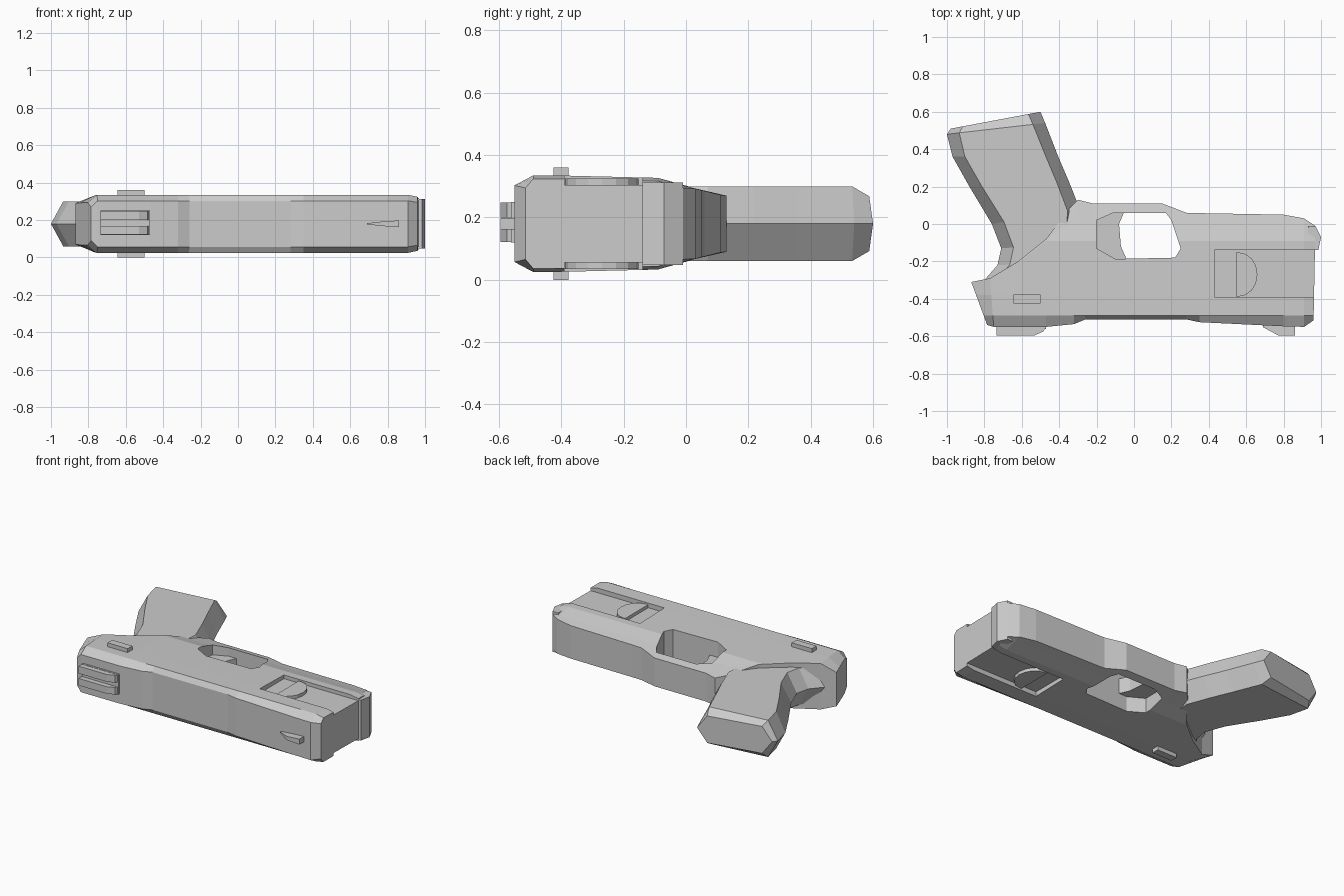
import bpy, bmesh, math

if "Cube" in bpy.data.objects:
    bpy.data.objects.remove(bpy.data.objects["Cube"])

MID = 0.18  # the model lies on its side, symmetric about this height


def finish(name, bm):
    bmesh.ops.recalc_face_normals(bm, faces=bm.faces)
    mesh = bpy.data.meshes.new(name)
    bm.to_mesh(mesh)
    bm.free()
    ob = bpy.data.objects.new(name, mesh)
    bpy.context.collection.objects.link(ob)
    return ob


def loft(name, rings):
    """Skin a list of closed rings and cap both ends."""
    bm = bmesh.new()
    vs = [[bm.verts.new(p) for p in ring] for ring in rings]
    n = len(vs[0])
    for a, b in zip(vs, vs[1:]):
        for i in range(n):
            j = (i + 1) % n
            bm.faces.new((a[i], a[j], b[j], b[i]))
    bm.faces.new(vs[0])
    bm.faces.new(vs[-1])
    return finish(name, bm)


def prism(name, outline, z0, z1):
    return loft(name, [[(x, y, z) for x, y in outline] for z in (z0, z1)])


def rect(x0, x1, y0, y1):
    return [(x0, y0), (x1, y0), (x1, y1), (x0, y1)]


def cut(target, cutter):
    mod = target.modifiers.new("cut", 'BOOLEAN')
    mod.operation = 'DIFFERENCE'
    mod.solver = 'EXACT'
    mod.object = cutter
    bpy.context.view_layer.objects.active = target
    bpy.ops.object.modifier_apply(modifier=mod.name)
    bpy.data.objects.remove(cutter)


# half thickness of the body by y
WIDTHS = [(-0.49, 0.155), (-0.38, 0.154), (-0.24, 0.148), (-0.09, 0.147), (0.0, 0.12), (0.12, 0.09)]


def half_width(y):
    for (y0, h0), (y1, h1) in zip(WIDTHS, WIDTHS[1:]):
        if y <= y1:
            return h0 + (h1 - h0) * max(0, (y - y0) / (y1 - y0))
    return WIDTHS[-1][1]


def body_ring(xb, xt, yb, yt, f):
    ys = [yb, -0.49] + [min(r, yt - 0.005 * (3 - i)) for i, r in enumerate((-0.38, -0.09, 0.0))] + [yt]
    side = []
    for i, y in enumerate(ys):
        x = xb + (xt - xb) * (y - yb) / (yt - yb)
        side.append((x, y, (0.123 if i == 0 else half_width(y)) * f))
    return ([(x, y, MID + h) for x, y, h in side]
            + [(x, y, MID - h) for x, y, h in reversed(side)])


# slide and frame: x at bottom, x at top, bottom y, top y, width factor
stations = [
    (-0.785, -0.87, -0.54, -0.31, 0.73),
    (-0.75, -0.77, -0.55, -0.29, 1),
    (-0.60, -0.62, -0.55, -0.2, 1),
    (-0.47, -0.47, -0.55, -0.08, 1),
    (-0.32, -0.35, -0.535, 0.08, 1),
    (-0.26, -0.30, -0.51, 0.13, 1),
    (-0.22, -0.22, -0.51, 0.11, 1),
    (0.15, 0.15, -0.51, 0.11, 1),
    (0.28, 0.28, -0.51, 0.06, 1),
    (0.35, 0.35, -0.525, 0.058, 1),
    (0.80, 0.80, -0.547, 0.05, 1),
    (0.91, 0.91, -0.55, 0.03, 1),
    (0.96, 0.97, -0.515, -0.01, 0.93),
]
body = loft("body", [body_ring(*s) for s in stations])

# trigger guard opening
cut(body, prism("guard_cutter", [(-0.11, 0.06), (0.17, 0.06), (0.20, 0.02), (0.25, -0.13),
                                 (0.22, -0.18), (-0.1, -0.187), (-0.2, -0.13), (-0.2, 0.02)], -0.2, 0.6))

# side recesses near the muzzle, with rounded levers
for s, label in ((1, "upper"), (-1, "lower")):
    a, b = sorted((MID + s * 0.124, MID + s * 0.4))
    cut(body, prism("recess_cutter", rect(0.43, 1.2, -0.39, -0.14), a, b))
    arc = [(0.56 + 0.1 * math.cos(t), -0.27 + 0.118 * math.sin(t))
           for t in (math.radians(-90 + 180 * i / 8) for i in range(9))]
    a, b = sorted((MID + s * 0.1, MID + s * 0.145))
    prism(label + "_lever", arc + [(0.545, -0.152), (0.545, -0.388)], a, b)

# lip at the front of the frame
prism("frame_lip", [(0.93, -0.14), (0.985, -0.14), (1.0, -0.07), (0.97, -0.01), (0.93, -0.01)],
      MID - 0.132, MID + 0.132)

# hexagonal grip: back ridge, front ridge, half thickness
grip = [
    (-0.80, -0.30, -0.30, -0.30, 0.11),
    (-0.73, -0.22, -0.30, -0.20, 0.12),
    (-0.71, -0.13, -0.30, -0.10, 0.12),
    (-0.76, 0.00, -0.29, 0.08, 0.12),
    (-0.88, 0.20, -0.345, 0.22, 0.12),
    (-0.97, 0.36, -0.405, 0.36, 0.12),
    (-1.00, 0.48, -0.475, 0.54, 0.12),
    (-0.98, 0.51, -0.50, 0.60, 0.088),
]
rings = []
for bx, by, fx, fy, h in grip:
    k = 0.066 / math.hypot(fx - bx, fy - by)
    ix, iy, jx, jy = bx + (fx - bx) * k, by + (fy - by) * k, fx - (fx - bx) * k, fy - (fy - by) * k
    rings.append([(bx, by, MID), (ix, iy, MID + h), (jx, jy, MID + h),
                  (fx, fy, MID), (jx, jy, MID - h), (ix, iy, MID - h)])
loft("grip", rings)

# trigger
prism("trigger", [(-0.23, 0.03), (-0.11, 0.07), (-0.05, 0.07), (-0.08, 0.0), (-0.07, -0.12),
                  (-0.03, -0.21), (-0.23, -0.21)], MID - 0.05, MID + 0.05)

# pin through the frame
prism("cross_pin", rect(-0.645, -0.50, -0.425, -0.377), 0.0, 0.36)

# rear sight: low base and two posts
prism("rear_sight_base", rect(-0.735, -0.47, -0.562, -0.52), 0.12, 0.25)
for label, z0, z1 in (("lower", 0.122, 0.168), ("upper", 0.2, 0.248)):
    prism(label + "_rear_sight", [(-0.735, -0.53), (-0.735, -0.595), (-0.53, -0.595),
                                  (-0.485, -0.575), (-0.46, -0.53)], z0, z1)

# front sight, tapering to a point
loft("front_sight", [[(x, -0.53, MID + w), (x, y, MID + w), (x, y, MID - w), (x, -0.53, MID - w)]
                     for x, y, w in ((0.69, -0.552, 0.003), (0.77, -0.595, 0.012), (0.86, -0.595, 0.018))])
